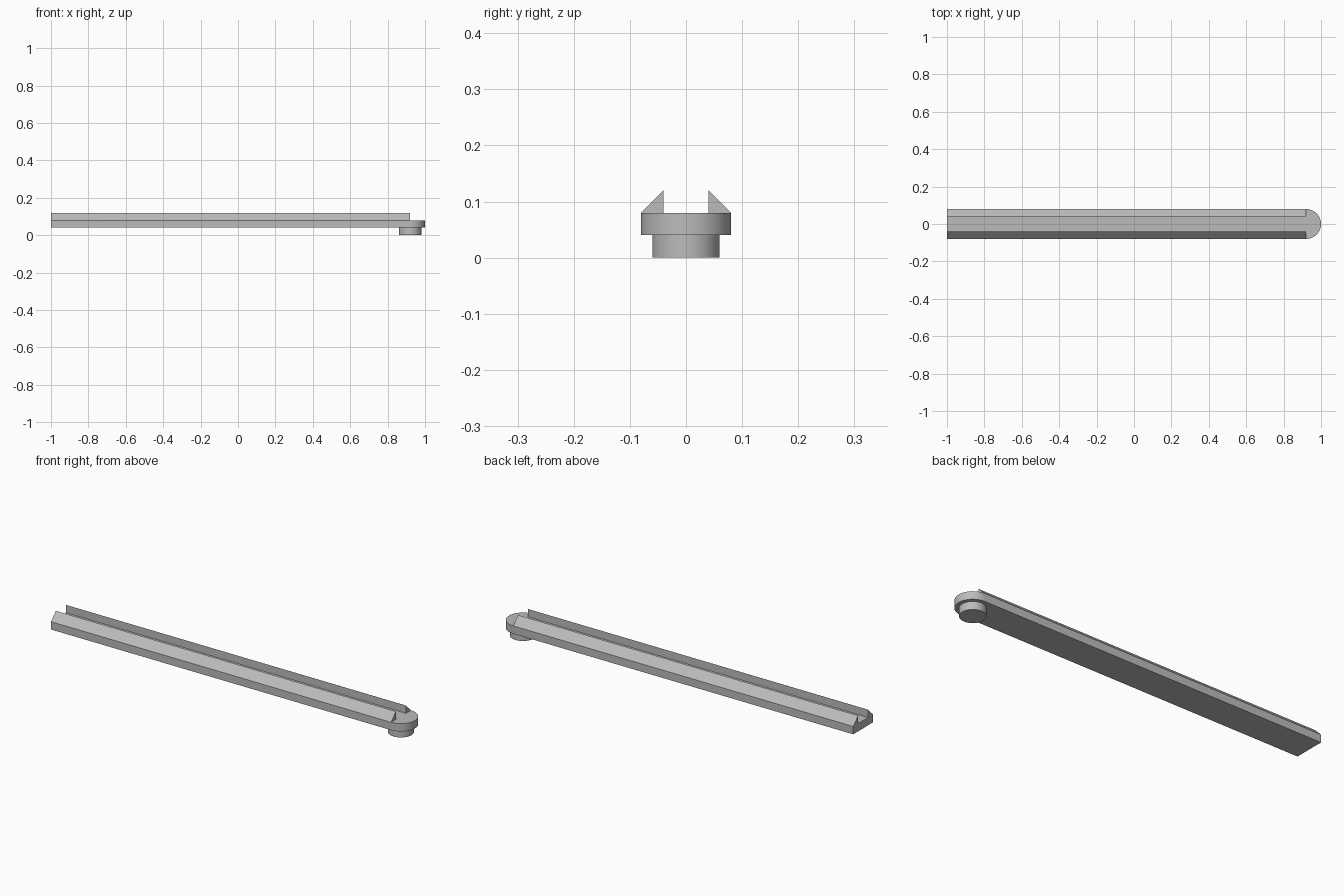
import bpy, bmesh, math

cube = bpy.data.objects.get("Cube")
if cube:
    bpy.data.objects.remove(cube, do_unlink=True)

LEFT_END, PIVOT = -1.0, 0.92
HALF_WIDTH = 0.08

grey = bpy.data.materials.new("plain grey")
grey.use_nodes = True
colour = (0.5, 0.5, 0.5, 1)
grey.diffuse_color = colour
grey.node_tree.nodes["Principled BSDF"].inputs["Base Color"].default_value = colour


def extrude_outline(name, outline, direction):
    """Extrude a closed planar outline into a solid part."""
    bm = bmesh.new()
    face = bm.faces.new([bm.verts.new(p) for p in outline])
    result = bmesh.ops.extrude_face_region(bm, geom=[face])
    moved = [v for v in result["geom"] if isinstance(v, bmesh.types.BMVert)]
    bmesh.ops.translate(bm, verts=moved, vec=direction)
    bmesh.ops.recalc_face_normals(bm, faces=bm.faces)
    mesh = bpy.data.meshes.new(name)
    bm.to_mesh(mesh)
    bm.free()
    mesh.materials.append(grey)
    part = bpy.data.objects.new(name, mesh)
    bpy.context.collection.objects.link(part)
    bpy.ops.object.select_all(action="DESELECT")
    part.select_set(True)
    bpy.context.view_layer.objects.active = part
    bpy.ops.object.shade_smooth_by_angle(angle=math.radians(30))
    return part


def arc(radius, start, end, steps, z):
    """Points on an arc around the pivot, angles in degrees."""
    angles = [math.radians(start + (end - start) * i / steps) for i in range(steps + 1)]
    return [(PIVOT + radius * math.cos(a), radius * math.sin(a), z) for a in angles]


# Flat bar with one rounded end
bar = [(LEFT_END, -HALF_WIDTH, 0.04)] + arc(HALF_WIDTH, -90, 90, 32, 0.04)
bar.append((LEFT_END, HALF_WIDTH, 0.04))
extrude_outline("bar", bar, (0, 0, 0.04))

# Round peg under the rounded end
extrude_outline("pivot_peg", arc(0.06, 0, 360, 64, 0)[:-1], (0, 0, 0.04))

# Two triangular rails with upright inner walls
for name, side in (("front_rail", -1), ("back_rail", 1)):
    profile = [(0.04, 0.08), (HALF_WIDTH, 0.08), (0.04, 0.12)]
    extrude_outline(name, [(LEFT_END, side * y, z) for y, z in profile],
                    (PIVOT - LEFT_END, 0, 0))
